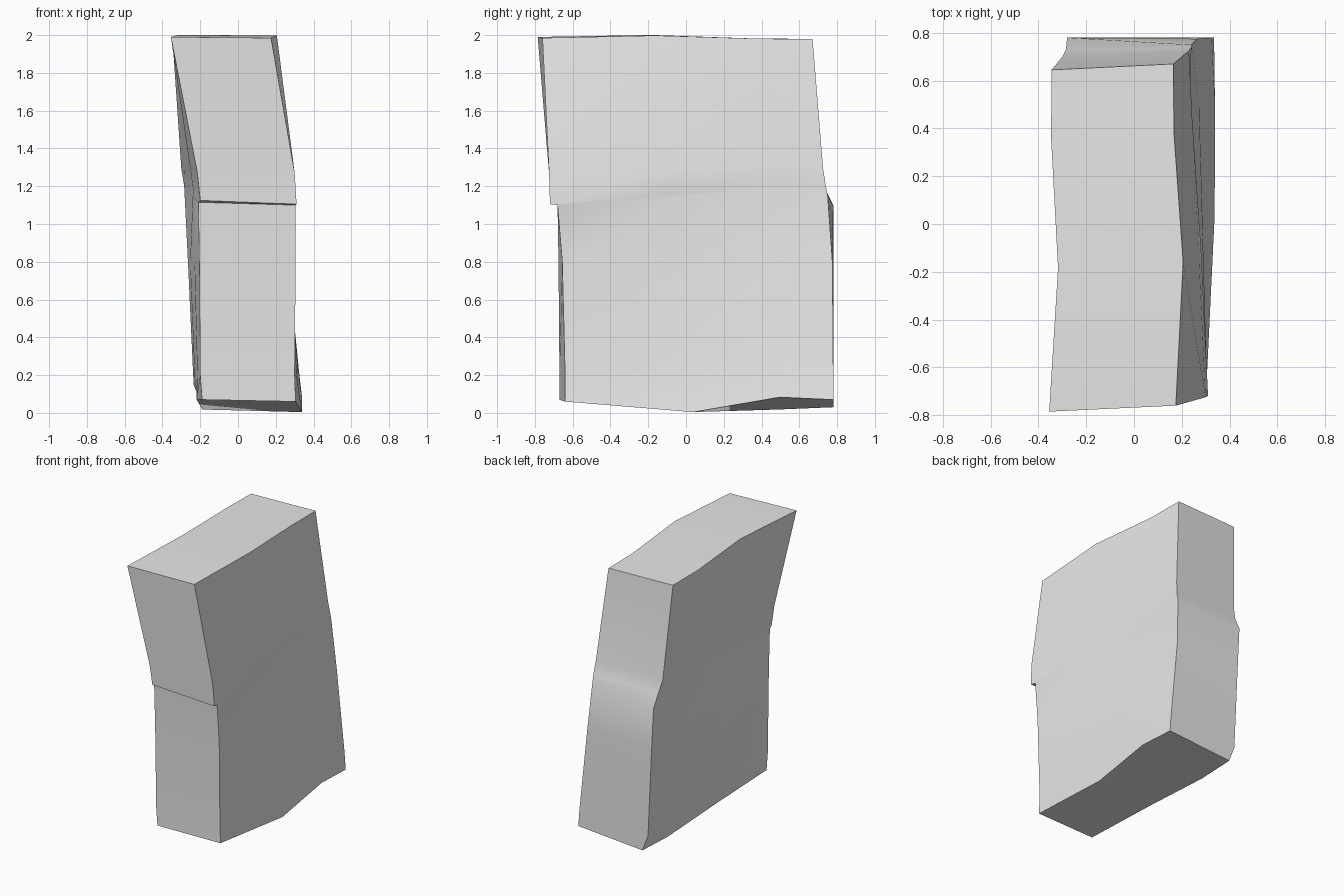
import bpy
import bmesh
from mathutils import Vector

default_cube = bpy.data.objects.get("Cube")
if default_cube:
    bpy.data.objects.remove(default_cube, do_unlink=True)

# Corner edges of the slab, each listed from the foot to the top
front_left = [(-.19, -.67, .07), (-.2, -.67, .2), (-.205, -.675, .8), (-.21, -.68, 1.115),
              (-.2, -.715, 1.125), (-.215, -.725, 1.27), (-.355, -.785, 1.99)]
front_right = [(.305, -.64, .06), (.3, -.64, .2), (.305, -.655, .8), (.305, -.68, 1.1),
               (.31, -.72, 1.105), (.3, -.725, 1.27), (.175, -.76, 1.985)]
back_right = [(.335, .78, .07), (.325, .78, .2), (.265, .775, .8), (.24, .75, 1.15),
              (.24, .74, 1.2), (.23, .725, 1.3), (.165, .67, 1.98)]
back_left = [(-.19, .78, .03), (-.235, .78, .15), (-.265, .78, .8), (-.28, .78, 1.1),
             (-.285, .73, 1.2), (-.3, .7, 1.29), (-.345, .645, 1.98)]

# Stations along the depth of the slab
STATIONS = (0, .42, .8, 1)
FOOT, LIP_LOWER, LIP_UPPER, TOP = 0, 3, 4, 6

# Local bumps and dents: (side, level, station) -> shift
warps = {
    ("right", TOP, 1): (.035, 0, .015),
    ("left", TOP, 1): (.033, 0, .015),
    ("right", FOOT, 1): (.02, .08, -.06),
    ("right", FOOT, 2): (.01, 0, .015),
    ("left", FOOT, 1): (-.03, 0, .02),
    ("left", FOOT, 2): (0, 0, -.02),
    ("right", LIP_LOWER, 2): (-.02, 0, .05),
    ("right", LIP_UPPER, 2): (-.02, 0, .01),
    ("left", LIP_LOWER, 2): (.015, 0, .05),
    ("left", LIP_UPPER, 2): (.015, 0, .01),
    ("right", LIP_LOWER, 1): (0, 0, .025),
    ("right", LIP_UPPER, 1): (0, 0, .01),
    ("left", LIP_LOWER, 1): (0, 0, .035),
    ("left", LIP_UPPER, 1): (0, 0, .01),
}


def side_point(side, level, station):
    """Point on a broad side, between its front and back corner edges."""
    start, end = (front_left, back_left) if side == "left" else (front_right, back_right)
    point = Vector(start[level]).lerp(Vector(end[level]), STATIONS[station])
    return point + Vector(warps.get((side, level, station), (0, 0, 0)))


def make_material(name, color):
    material = bpy.data.materials.new(name)
    material.use_nodes = True
    material.diffuse_color = color
    material.node_tree.nodes["Principled BSDF"].inputs["Base Color"].default_value = color
    return material


# Each level is a loop of vertices around the slab
bm = bmesh.new()
loops = []
for level in range(len(front_left)):
    right = [bm.verts.new(side_point("right", level, s)) for s in range(len(STATIONS))]
    left = [bm.verts.new(side_point("left", level, s)) for s in range(len(STATIONS))]
    loops.append(right + left[::-1])

# Walls between neighbouring levels
count = len(loops[0])
for lower, upper in zip(loops, loops[1:]):
    for i in range(count):
        j = (i + 1) % count
        bm.faces.new((lower[i], lower[j], upper[j], upper[i]))

# Foot and top, closed with strips across the slab
for loop in (loops[FOOT], loops[TOP]):
    for s in range(len(STATIONS) - 1):
        bm.faces.new((loop[s], loop[s + 1], loop[-s - 2], loop[-s - 1]))

bmesh.ops.recalc_face_normals(bm, faces=bm.faces[:])
mesh = bpy.data.meshes.new("warped_slab")
bm.to_mesh(mesh)
bm.free()

slab = bpy.data.objects.new("warped_slab", mesh)
bpy.context.collection.objects.link(slab)
mesh.materials.append(make_material("light_grey", (.8, .8, .8, 1)))

# Smooth broad faces with crisp corners
bpy.ops.object.select_all(action="DESELECT")
slab.select_set(True)
bpy.context.view_layer.objects.active = slab
bpy.ops.object.shade_smooth_by_angle(angle=.6)
